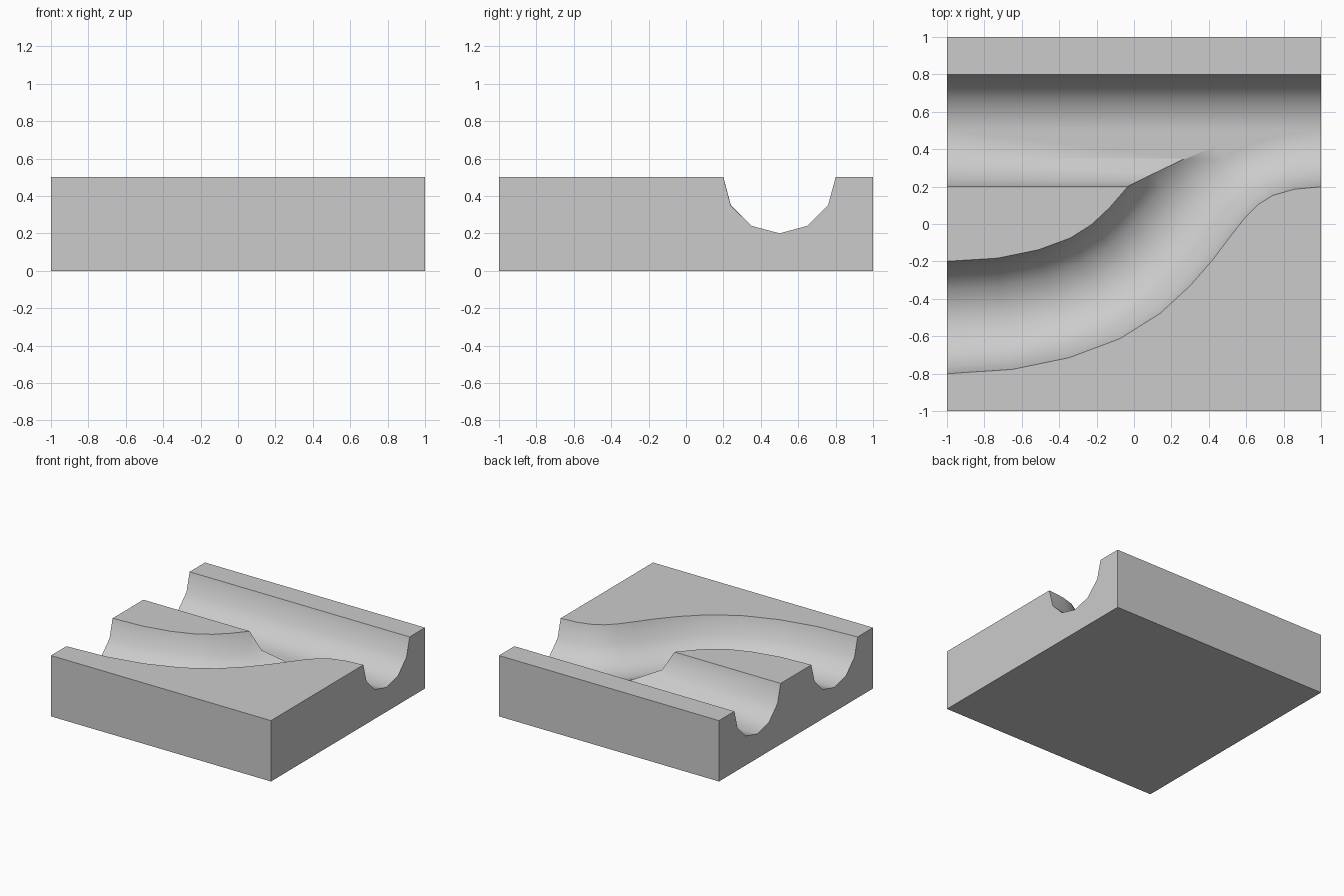
import bpy, bmesh, math
from mathutils import Vector

if "Cube" in bpy.data.objects:
    bpy.data.objects.remove(bpy.data.objects["Cube"])

RADIUS, SIDES, TOP = 0.3, 12, 0.5


def sweep_cutter(name, path):
    """Sweep a 12-sided circle along a flat path at the height of the top."""
    pts = [Vector((x, y, TOP)) for x, y in path]
    bm = bmesh.new()
    rings = []
    for i, p in enumerate(pts):
        before = (p - pts[i - 1]).normalized() if i else Vector((1, 0, 0))
        after = (pts[i + 1] - p).normalized() if i < len(pts) - 1 else Vector((1, 0, 0))
        t = (before + after).normalized()
        side = Vector((-t.y, t.x, 0))
        ring = []
        for k in range(SIDES):
            a = 2 * math.pi * k / SIDES
            ring.append(bm.verts.new(p + side * RADIUS * math.cos(a)
                                     + Vector((0, 0, RADIUS * math.sin(a)))))
        rings.append(ring)
    for r, s in zip(rings, rings[1:]):
        for k in range(SIDES):
            n = (k + 1) % SIDES
            bm.faces.new((r[k], r[n], s[n], s[k]))
    bm.faces.new(rings[0])
    bm.faces.new(rings[-1])
    bmesh.ops.recalc_face_normals(bm, faces=bm.faces)
    mesh = bpy.data.meshes.new(name)
    bm.to_mesh(mesh)
    bm.free()
    ob = bpy.data.objects.new(name, mesh)
    bpy.context.collection.objects.link(ob)
    ob.hide_render = True
    return ob


# Square track block
bpy.ops.mesh.primitive_cube_add(size=1, location=(0, 0, TOP / 2))
block = bpy.context.object
block.name = "track_block"
block.scale = (2, 2, TOP)
bpy.ops.object.transform_apply(location=True, scale=True)

# Straight groove, and the side groove that merges into it
straight = sweep_cutter("straight_groove_cutter", [(-1.2, 0.5), (1.2, 0.5)])
merging = sweep_cutter("merging_groove_cutter", [
    (-1.1, -0.5), (-1, -0.5), (-0.69, -0.48), (-0.428, -0.426), (-0.208, -0.344),
    (-0.043, -0.24), (0.086, -0.12), (0.19, 0), (0.28, 0.12), (0.375, 0.24),
    (0.484, 0.344), (0.618, 0.426), (0.797, 0.48), (1, 0.5), (1.05, 0.5)])

bpy.context.view_layer.objects.active = block
for cutter in (straight, merging):
    mod = block.modifiers.new(cutter.name, 'BOOLEAN')
    mod.operation = 'DIFFERENCE'
    mod.solver = 'EXACT'
    mod.object = cutter
    bpy.ops.object.modifier_apply(modifier=mod.name)
    bpy.data.objects.remove(cutter)

# Smooth grooves with sharp rims
bpy.ops.object.select_all(action='DESELECT')
block.select_set(True)
bpy.ops.object.shade_smooth_by_angle(angle=math.radians(40))
